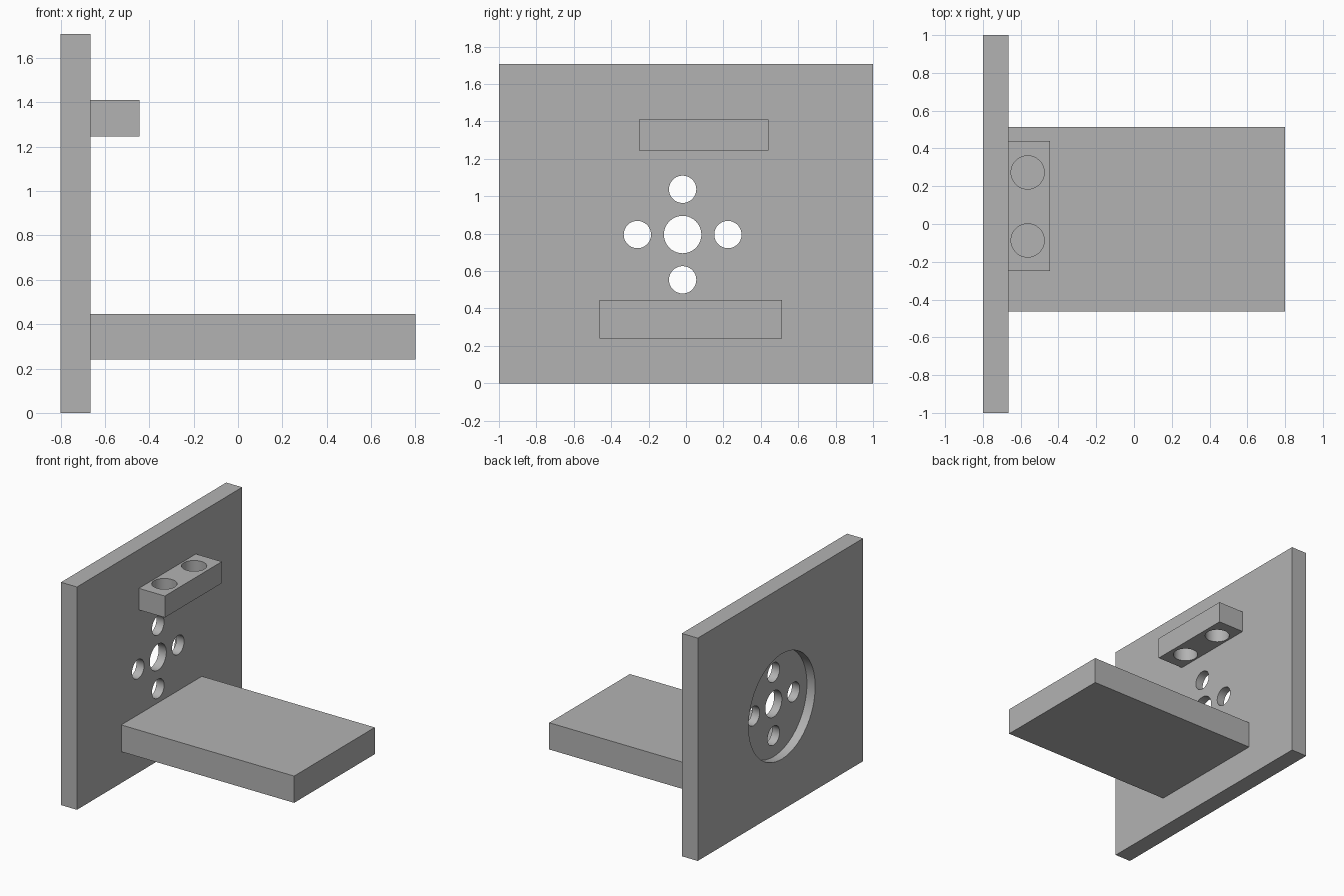
import bpy
from math import pi, radians
from mathutils import Vector

default = bpy.data.objects.get("Cube")
if default:
    bpy.data.objects.remove(default, do_unlink=True)

grey = bpy.data.materials.new("plain_grey")
grey.use_nodes = True
colour = (0.45, 0.45, 0.45, 1)
grey.diffuse_color = colour
grey.node_tree.nodes["Principled BSDF"].inputs["Base Color"].default_value = colour


def box(name, low, high):
    """Axis-aligned box between two corners."""
    low, high = Vector(low), Vector(high)
    bpy.ops.mesh.primitive_cube_add(size=1, location=(low + high) / 2)
    ob = bpy.context.object
    ob.name = name
    ob.scale = high - low
    bpy.ops.object.transform_apply(location=False, rotation=False, scale=True)
    ob.data.materials.append(grey)
    return ob


def drill(part, centre, radius, depth, along_x=False):
    """Cut a round hole and discard the cutter."""
    bpy.ops.mesh.primitive_cylinder_add(
        vertices=64, radius=radius, depth=depth, location=centre,
        rotation=(0, pi / 2 if along_x else 0, 0))
    cutter = bpy.context.object
    cutter.hide_render = True
    cutter.data.materials.append(grey)
    mod = part.modifiers.new("hole", 'BOOLEAN')
    mod.operation = 'DIFFERENCE'
    mod.solver = 'EXACT'
    mod.object = cutter
    bpy.ops.object.select_all(action='DESELECT')
    part.select_set(True)
    bpy.context.view_layer.objects.active = part
    bpy.ops.object.modifier_apply(modifier=mod.name)
    bpy.data.objects.remove(cutter, do_unlink=True)


back, front = -0.8, -0.665      # plate faces
hub_y, hub_z = -0.018, 0.795    # centre of the hole pattern

# Upright plate with a round pocket on its outer face
plate = box("mounting_plate", (back, -1, 0), (front, 1, 1.707))
pocket = 0.07
drill(plate, (back, hub_y, hub_z), 0.403, pocket * 2, True)

# Central bore and four bolt holes
drill(plate, (front, hub_y, hub_z), 0.1, 0.5, True)
for dy, dz in ((1, 0), (-1, 0), (0, 1), (0, -1)):
    drill(plate, (front, hub_y + dy * 0.242, hub_z + dz * 0.242), 0.073, 0.5, True)

# Thick horizontal arm
arm = box("support_arm", (front, -0.463, 0.24), (0.8, 0.513, 0.445))

# Small block with two vertical holes
block = box("holder_block", (front, -0.25, 1.245), (-0.445, 0.44, 1.41))
for y in (-0.087, 0.273):
    drill(block, (-0.563, y, 1.33), 0.088, 0.5)

# Smooth bores, sharp edges
for part in (plate, block):
    bpy.ops.object.select_all(action='DESELECT')
    part.select_set(True)
    bpy.context.view_layer.objects.active = part
    bpy.ops.object.shade_smooth_by_angle(angle=radians(30))
